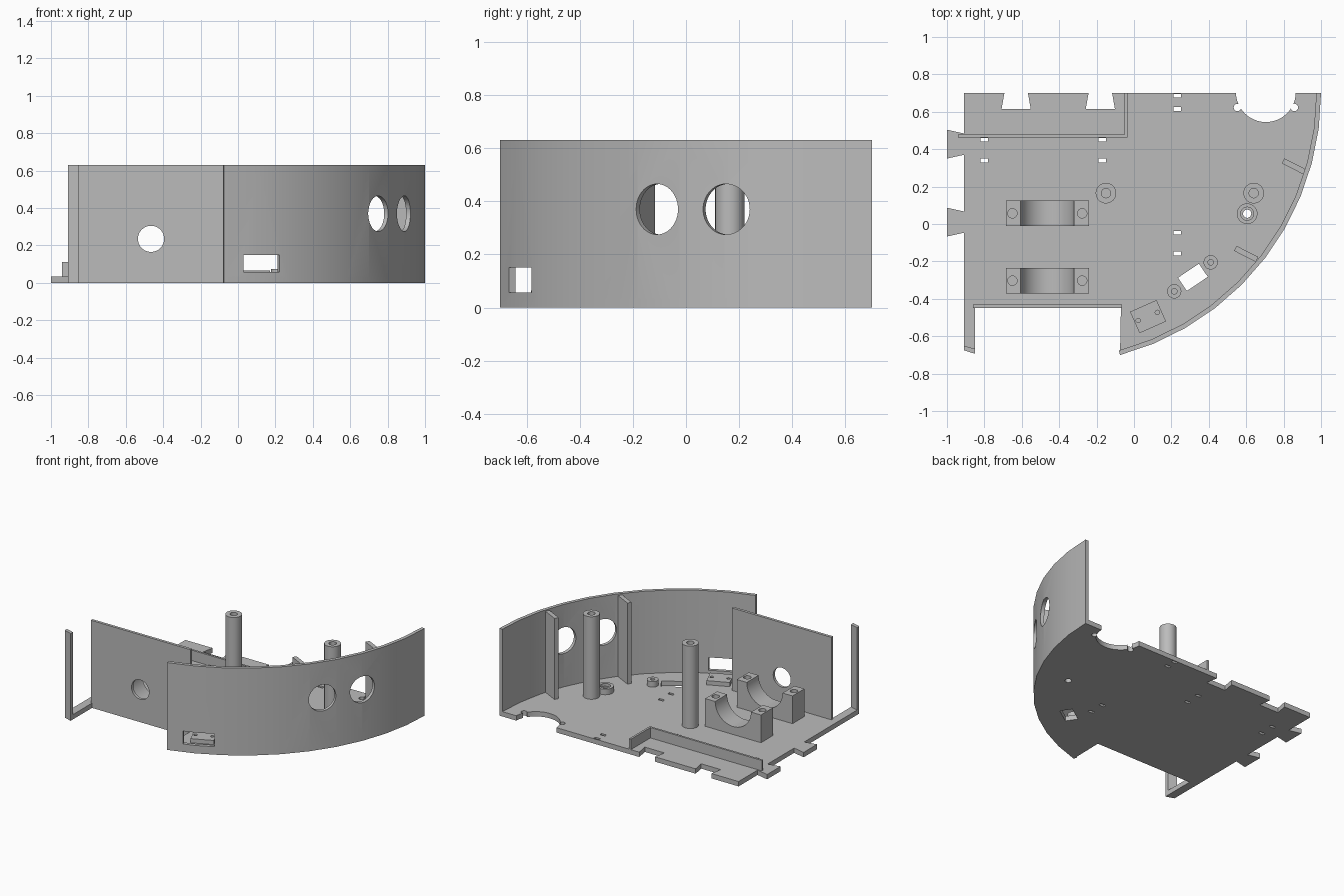
import bpy, bmesh
from math import radians, sin, cos, pi
from mathutils import Matrix

cube = bpy.data.objects.get("Cube")
if cube:
    bpy.data.objects.remove(cube)

grey = bpy.data.materials.new("plastic grey")
grey.use_nodes = True
colour = (0.5, 0.5, 0.5, 1)
grey.diffuse_color = colour
grey.node_tree.nodes["Principled BSDF"].inputs["Base Color"].default_value = colour

T, H = 0.035, 0.63            # floor thickness, wall height
CX, CY, R, W = -0.45, 0.70, 1.45, 0.025   # big arc centre, radius, wall thickness


def arc_point(deg, r=R):
    return CX + r * cos(radians(deg)), CY - r * sin(radians(deg))


def prism(name, pts, z0, z1):
    """Extrude a flat outline from z0 to z1."""
    bm = bmesh.new()
    face = bm.faces.new([bm.verts.new((x, y, z0)) for x, y in pts])
    out = bmesh.ops.extrude_face_region(bm, geom=[face])
    top = [v for v in out["geom"] if isinstance(v, bmesh.types.BMVert)]
    bmesh.ops.translate(bm, verts=top, vec=(0, 0, z1 - z0))
    bmesh.ops.recalc_face_normals(bm, faces=bm.faces)
    mesh = bpy.data.meshes.new(name)
    bm.to_mesh(mesh)
    bm.free()
    mesh.materials.append(grey)
    ob = bpy.data.objects.new(name, mesh)
    bpy.context.collection.objects.link(ob)
    return ob


def box(name, x, y, sx, sy, z0, z1, deg=0):
    c, s = cos(radians(deg)), sin(radians(deg))
    corners = [(-sx / 2, -sy / 2), (sx / 2, -sy / 2), (sx / 2, sy / 2), (-sx / 2, sy / 2)]
    return prism(name, [(x + a * c - b * s, y + a * s + b * c) for a, b in corners], z0, z1)


def disc(name, x, y, r, z0, z1, n=32):
    return prism(name, [(x + r * cos(2 * pi * i / n), y + r * sin(2 * pi * i / n))
                        for i in range(n)], z0, z1)


def rod(x, y, z, r, length, deg):
    """Horizontal round cutter, axis turned deg from +x."""
    ob = disc("cutter", 0, 0, r, -length / 2, length / 2, 48)
    ob.data.transform(Matrix.Translation((x, y, z)) @ Matrix.Rotation(radians(deg), 4, "Z")
                      @ Matrix.Rotation(pi / 2, 4, "Y"))
    return ob


def cut(ob, cutters):
    """Subtract the cutters, bake the result and drop the cutters."""
    for c in cutters:
        c.hide_render = True
        mod = ob.modifiers.new("cut", "BOOLEAN")
        mod.operation, mod.solver, mod.object = "DIFFERENCE", "EXACT", c
    dg = bpy.context.evaluated_depsgraph_get()
    mesh = bpy.data.meshes.new_from_object(ob.evaluated_get(dg))
    ob.modifiers.clear()
    ob.data = mesh
    for c in cutters:
        bpy.data.objects.remove(c)
    return ob


def slot(x, y):
    return box("cutter", x, y, 0.04, 0.02, -0.1, 0.05)


# Floor plate with dovetail tabs and notches
arc = [arc_point(7.5 * i) for i in range(11)]
outline = arc + [(-0.07, -0.45), (-0.85, -0.45), (-0.85, -0.694), (-0.91, -0.675)]
for y in (0.01, 0.427):
    outline += [(-0.91, y - 0.057), (-1, y - 0.077), (-1, y + 0.077), (-0.91, y + 0.057)]
outline.append((-0.91, 0.70))
for x in (-0.63, -0.18):
    outline += [(x - 0.063, 0.70), (x - 0.078, 0.615), (x + 0.078, 0.615), (x + 0.063, 0.70)]
floor = prism("floor_plate", outline, 0, T)
holes = [slot(x, y) for x in (-0.80, -0.17) for y in (0.45, 0.34)]
holes += [slot(0.23, y) for y in (0.685, 0.615, -0.047, -0.158)]
holes += [disc("cutter", 0.705, 0.705, 0.16, -0.1, 0.1, 48)]
holes += [disc("cutter", x, 0.623, 0.02, -0.1, 0.1) for x in (0.553, 0.857)]
holes += [box("cutter", 0.315, -0.285, 0.135, 0.085, -0.1, 0.1, 34),
          disc("cutter", 0.605, 0.055, 0.022, -0.1, 0.1)]
cut(floor, holes)

# Curved outer wall with two round ports and a window
wall = prism("curved_wall", arc + [arc_point(7.5 * i, R - W) for i in reversed(range(11))], 0, H)
ports = [rod(*arc_point(a), 0.37, 0.095, 0.3, -a) for a in (34, 22.3)]
cut(wall, ports + [box("cutter", 0.128, -0.63, 0.21, 0.12, 0.057, 0.15, 24)])

# Corner post: a short slice of the same curve
prism("corner_post", [(-0.91, -0.675), (-0.85, -0.694), (-0.85, -0.668), (-0.91, -0.65)], 0, H)

# Flat front wall with shaft hole
front = box("front_wall", -0.462, -0.44, 0.795, 0.02, 0, H)
cut(front, [rod(-0.465, -0.44, 0.235, 0.07, 0.2, 90)])

# Low L-shaped rail at the back
prism("back_rail", [(-0.94, 0.463), (-0.035, 0.463), (-0.035, 0.70), (-0.05, 0.70),
                    (-0.05, 0.478), (-0.94, 0.478)], T, 0.11)

# Ribs standing against the curved wall
for i, (x, y) in enumerate([(0.855, 0.308), (0.60, -0.16)]):
    box(f"wall_rib_{i + 1}", x, y, 0.13, 0.03, T, 0.62, -27)

# Tall hollow posts
for i, (x, y) in enumerate([(-0.15, 0.165), (0.64, 0.165)]):
    post = disc(f"tall_post_{i + 1}", x, y, 0.055, T, H)
    cut(post, [disc("cutter", x, y, 0.025, 0.4, 0.8)])

# Low round bosses
for i, (x, y, r, h) in enumerate([(0.605, 0.055, 0.055, 0.022),
                                  (0.41, -0.205, 0.038, 0.015),
                                  (0.215, -0.36, 0.038, 0.015)]):
    boss = disc(f"low_boss_{i + 1}", x, y, r, T, 0.075)
    cutters = [disc("cutter", x, y, h, T - 0.1, 0.2)]
    if i == 0:
        cutters.append(disc("cutter", x, y, 0.035, 0.055, 0.2))
    cut(boss, cutters)

# Mounting pad behind the window
pad = box("window_pad", 0.075, -0.495, 0.155, 0.125, T, 0.065, 24)
cut(pad, [disc("cutter", x, y, 0.012, 0, 0.2, 16) for x, y in [(0.022, -0.516), (0.125, -0.473)]])

# Bearing saddles in line with the shaft hole
for name, y in (("front_saddle", -0.303), ("rear_saddle", 0.057)):
    saddle = box(name, -0.463, y, 0.445, 0.135, T, 0.235)
    cut(saddle, [rod(-0.463, y, 0.235, 0.143, 0.3, 90)]
        + [disc("cutter", x, y, 0.025, 0.1, 0.4) for x in (-0.65, -0.277)])

# Smooth round surfaces, keep sharp edges
bpy.ops.object.select_all(action="DESELECT")
for ob in bpy.context.scene.objects:
    if ob.type == "MESH" and grey.name in ob.data.materials:
        ob.select_set(True)
        bpy.context.view_layer.objects.active = ob
bpy.ops.object.shade_smooth_by_angle(angle=radians(30))
